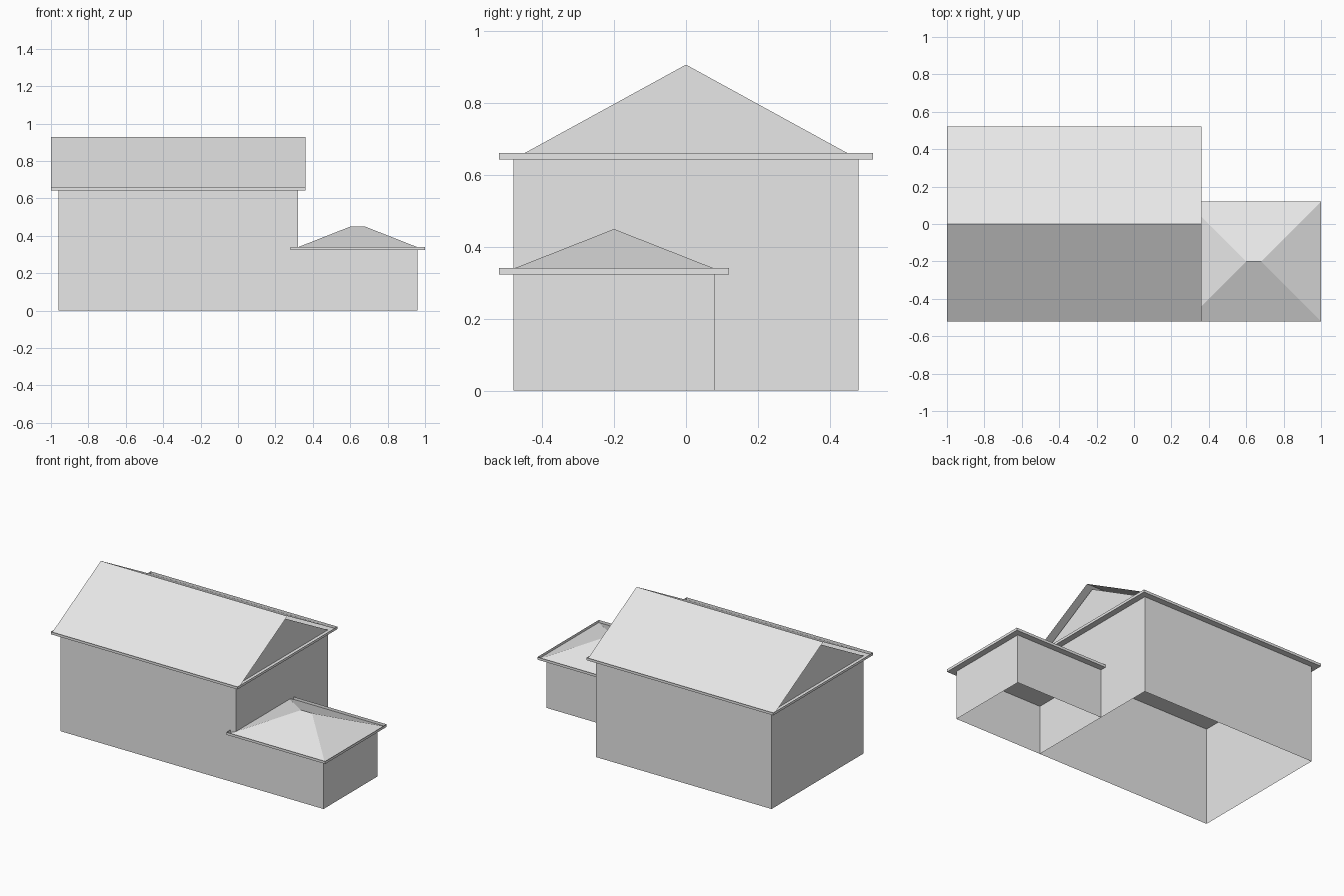
import bpy

cube = bpy.data.objects.get("Cube")
if cube:
    bpy.data.objects.remove(cube, do_unlink=True)

grey = bpy.data.materials.new("light_grey")
grey.use_nodes = True
grey.diffuse_color = (0.8, 0.8, 0.8, 1)
grey.node_tree.nodes["Principled BSDF"].inputs["Base Color"].default_value = (0.8, 0.8, 0.8, 1)


def sheet(name, verts, faces):
    """Single-skin part made of flat faces."""
    mesh = bpy.data.meshes.new(name)
    mesh.from_pydata(verts, [], faces)
    mesh.materials.append(grey)
    obj = bpy.data.objects.new(name, mesh)
    bpy.context.collection.objects.link(obj)
    return obj


def rect(x0, x1, y0, y1, z):
    """Counter-clockwise corners, starting front left."""
    return [(x0, y0, z), (x1, y0, z), (x1, y1, z), (x0, y1, z)]


def ring(name, plan, z0, z1, sides=(0, 1, 2, 3)):
    """Upright band around a rectangle, open above and below."""
    faces = [(i, (i + 1) % 4, (i + 1) % 4 + 4, i + 4) for i in sides]
    return sheet(name, rect(*plan, z0) + rect(*plan, z1), faces)


def grow(plan, d):
    x0, x1, y0, y1 = plan
    return (x0 - d, x1 + d, y0 - d, y1 + d)


def wing(name, plan, eave, fascia_top, overhang, sides):
    """Walls, flat soffit and upstanding fascia of one wing."""
    outer = grow(plan, overhang)
    ring(name + "_walls", plan, 0, eave, sides)
    sheet(name + "_soffit", rect(*outer, eave), [(3, 2, 1, 0)])
    ring(name + "_fascia", outer, eave, fascia_top)
    return outer


# Main wing
EAVE, OVERHANG, PITCH = 0.643, 0.04, 0.548
main = (-0.96, 0.32, -0.48, 0.48)
x0, x1, y0, y1 = wing("main", main, EAVE, 0.66, OVERHANG, (0, 1, 2, 3))

# Gable roof slopes
ridge = EAVE + y1 * PITCH
sheet("main_roof", rect(x0, x1, y0, y1, EAVE) + [(x0, 0, ridge), (x1, 0, ridge)],
      [(0, 1, 5, 4), (2, 3, 4, 5)])

# Gable end walls, set back under the roof
for name, x, order in (("left_gable", main[1], (0, 1, 2)), ("right_gable", main[0], (2, 1, 0))):
    sheet(name, [(x, main[2], EAVE), (x, main[3], EAVE), (x, 0, EAVE + main[3] * PITCH)], [order])

# Low side wing, sharing the main wing's end wall
LOW_EAVE = 0.323
side = (0.32, 0.96, -0.48, 0.08)
x0, x1, y0, y1 = wing("side", side, LOW_EAVE, 0.34, OVERHANG, (0, 1, 2))

# Hip roof
mid, run, top = (y0 + y1) / 2, (y1 - y0) / 2, 0.449
sheet("side_hip_roof",
      rect(x0, x1, y0, y1, LOW_EAVE) + [(x0 + run, mid, top), (x1 - run, mid, top)],
      [(0, 1, 5, 4), (1, 2, 5), (2, 3, 4, 5), (3, 0, 4)])
